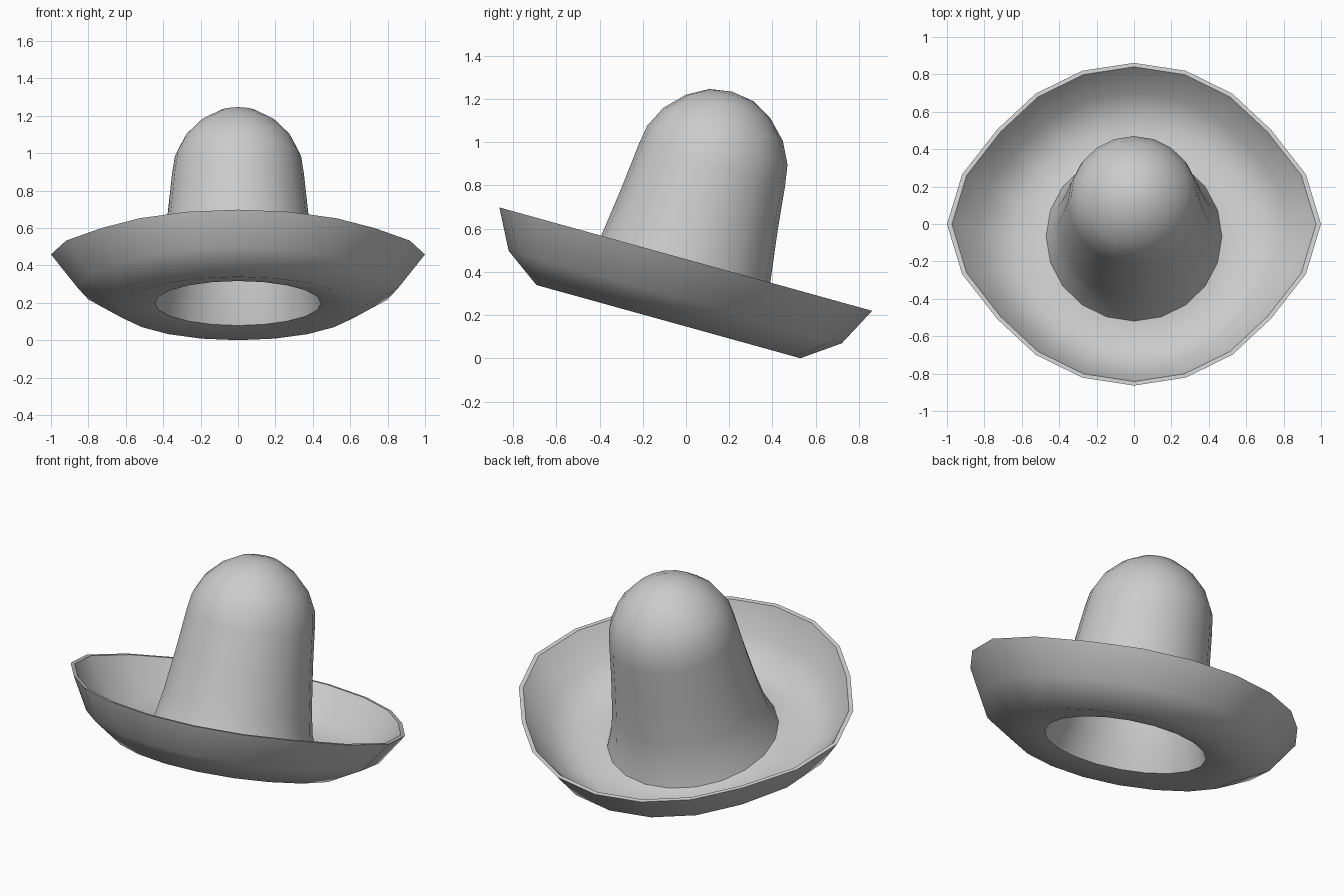
import bpy, bmesh, math

if "Cube" in bpy.data.objects:
    bpy.data.objects.remove(bpy.data.objects["Cube"])

SIDES = 20
TILT = math.radians(-15.5)

# fraction of the sideways bulge by angle steps away from the x axis
BULGE = {0: 1.0, 1: 0.68, 2: 0.08}


def revolve(name, profile):
    """Revolve (radius, height, side_stretch) points, then tilt the part."""
    bm = bmesh.new()
    rings = []
    for r, h, stretch in profile:
        if r == 0:
            rings.append([bm.verts.new((0, 0, h))] * SIDES)
            continue
        ring = []
        for i in range(SIDES):
            a = 2 * math.pi * i / SIDES
            k = i % (SIDES // 2)
            k = min(k, SIDES // 2 - k)
            s = 1 + stretch * BULGE.get(k, 0)
            ring.append(bm.verts.new((r * math.cos(a) * s, r * math.sin(a), h)))
        rings.append(ring)
    for lo, hi in zip(rings, rings[1:]):
        for i in range(SIDES):
            j = (i + 1) % SIDES
            corners = list(dict.fromkeys([lo[i], lo[j], hi[j], hi[i]]))
            if len(corners) > 2:  # skip the gap between the two poles
                bm.faces.new(corners)
    mesh = bpy.data.meshes.new(name)
    bm.to_mesh(mesh)
    bm.free()
    obj = bpy.data.objects.new(name, mesh)
    bpy.context.collection.objects.link(obj)
    obj.rotation_euler.x = TILT
    obj.location = (0, -0.1195, 0.032)
    bpy.ops.object.select_all(action='DESELECT')
    obj.select_set(True)
    bpy.context.view_layer.objects.active = obj
    bpy.ops.object.shade_smooth_by_angle(angle=math.radians(50))
    return obj


# upturned brim: underside, lip, then upper surface back to the crown
revolve("brim", [
    (0.445, 0.172, 0), (0.634, 0.143, 0.03), (0.80, 0.261, 0.075),
    (0.895, 0.443, 0.117), (0.873, 0.443, 0.115), (0.777, 0.276, 0.075),
    (0.625, 0.171, 0.03), (0.47, 0.20, 0),
])

# crown: outer dome, then inner lining down to the head opening
revolve("crown", [
    (0.47, 0.20, 0), (0.43, 0.31, 0), (0.406, 0.444, 0), (0.375, 0.68, 0),
    (0.352, 0.895, 0), (0.337, 0.99, 0), (0.287, 1.09, 0), (0.203, 1.176, 0),
    (0.105, 1.231, 0), (0, 1.247, 0),
    (0, 1.222, 0), (0.10, 1.206, 0), (0.19, 1.155, 0), (0.265, 1.075, 0),
    (0.312, 0.98, 0), (0.327, 0.89, 0), (0.35, 0.68, 0), (0.381, 0.444, 0),
    (0.405, 0.305, 0), (0.445, 0.172, 0),
])
